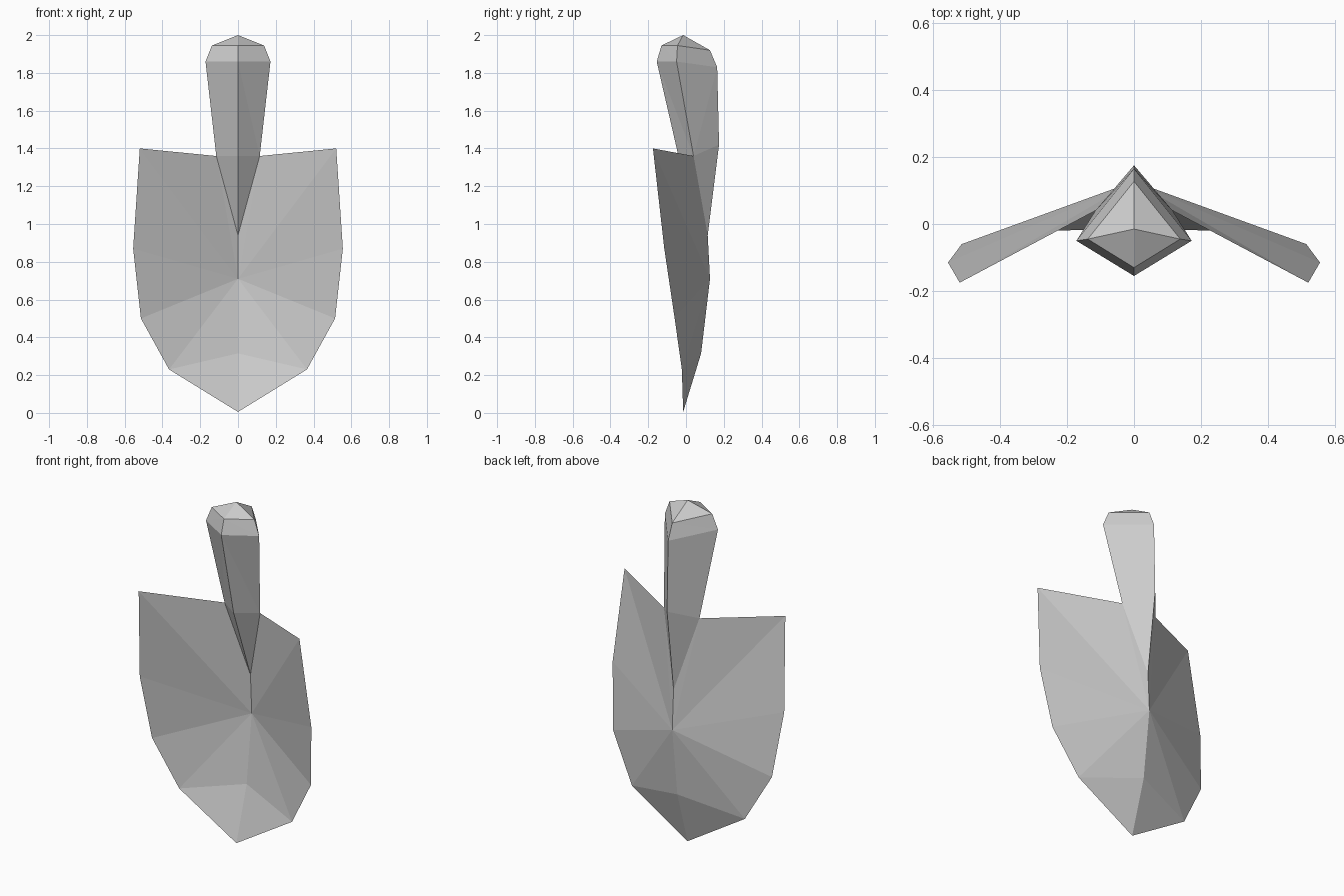
import bpy, bmesh

if "Cube" in bpy.data.objects:
    bpy.data.objects.remove(bpy.data.objects["Cube"])

steel = bpy.data.materials.new("plain_grey")
steel.diffuse_color = (0.6, 0.6, 0.6, 1)
steel.use_nodes = True
steel.node_tree.nodes["Principled BSDF"].inputs["Base Color"].default_value = steel.diffuse_color


def make(name, verts, faces):
    """Build a right half, mirror it over x = 0 and weld the seam."""
    me = bpy.data.meshes.new(name)
    me.from_pydata(verts, [], faces)
    bm = bmesh.new()
    bm.from_mesh(me)
    geom = bm.verts[:] + bm.edges[:] + bm.faces[:]
    bmesh.ops.mirror(bm, geom=geom, axis='X', merge_dist=0.001)
    bmesh.ops.recalc_face_normals(bm, faces=bm.faces[:])
    bm.to_mesh(me)
    bm.free()
    me.materials.append(steel)
    ob = bpy.data.objects.new(name, me)
    bpy.context.collection.objects.link(ob)
    return ob


# Blade: thin sheet fanned around the middle of its ridge
centre, ridge_low, socket = (0, 0.127, 0.71), (0, 0.08, 0.315), (0, 0.115, 0.94)
rim = [socket, (0.115, 0.04, 1.36), (0.52, -0.175, 1.40), (0.555, -0.115, 0.87),
       (0.514, -0.06, 0.50), (0.365, -0.022, 0.23)]
blade = [centre] + rim + [ridge_low, (0, -0.015, 0.005)]
fan = [(0, i, i + 1) for i in range(1, 7)] + [(7, 6, 8)]
make("blade", blade, fan)

# Handle: four-sided grip of front, side and back corners per ring
rings = [((0, -0.04, 1.36), (0.115, 0.04, 1.36), (0, 0.175, 1.42)),
         ((0, -0.155, 1.86), (0.172, -0.05, 1.86), (0, 0.165, 1.83)),
         ((0, -0.13, 1.945), (0.138, -0.045, 1.945), (0, 0.127, 1.92))]
verts = [p for r in rings for p in r]
tip, top = len(verts), len(verts) + 1
verts += [socket, (0, -0.015, 2.0)]
faces = []
for s in range(2):
    faces += [(tip, s, s + 1), (top, 6 + s, 7 + s)]
    for r in (0, 3):
        a, b, c, d = r + s, r + s + 1, r + s + 4, r + s + 3
        # split along the corner nearest the front or back seam
        faces += [(a, b, d), (b, c, d)] if s == 0 else [(a, b, c), (a, c, d)]
make("handle", verts, faces)
